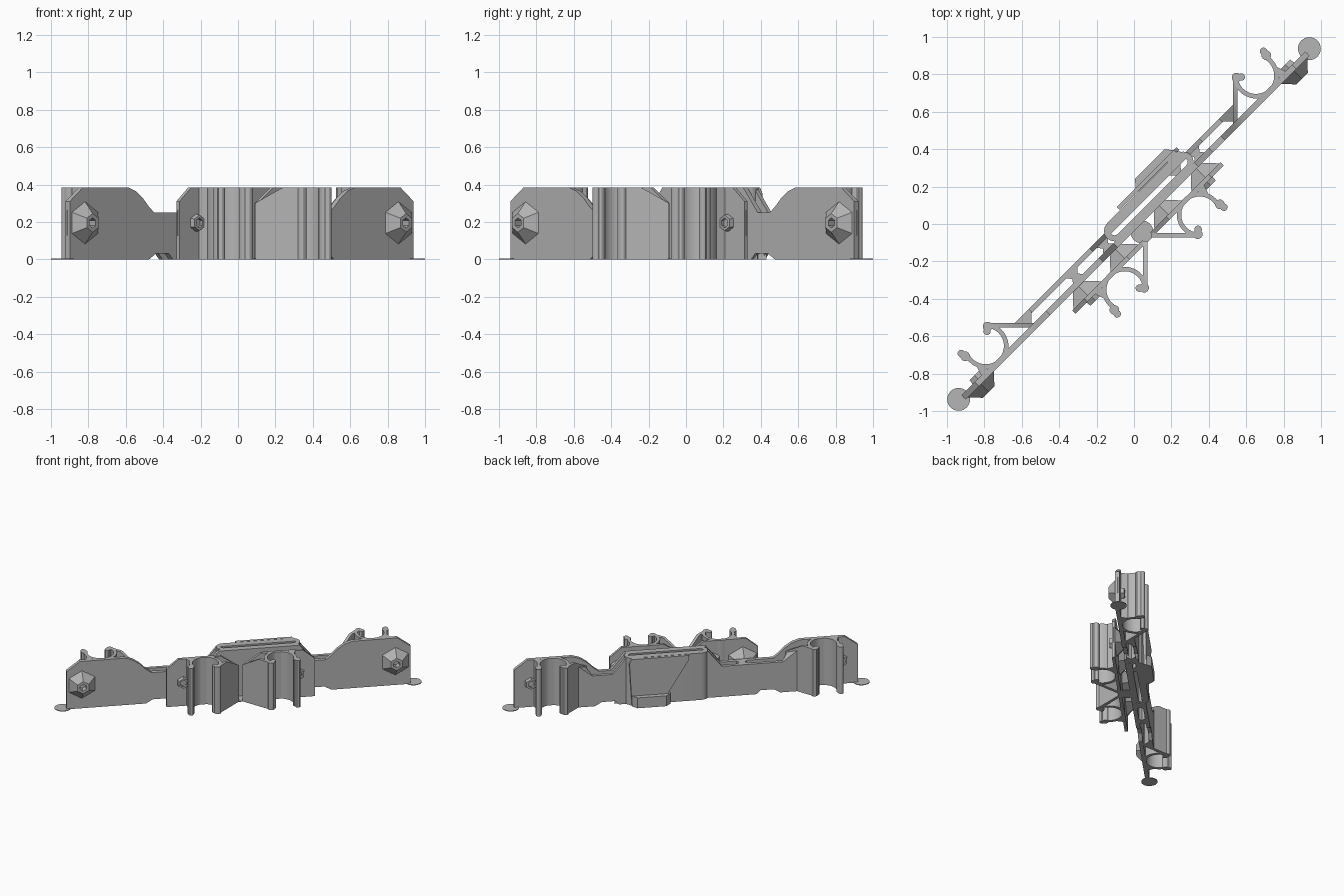
import bpy, bmesh
from math import sin, cos, pi, radians

if "Cube" in bpy.data.objects:
    bpy.data.objects.remove(bpy.data.objects["Cube"], do_unlink=True)

grey = bpy.data.materials.new("plain_grey")
grey.use_nodes = True
grey.diffuse_color = (0.46, 0.46, 0.46, 1)
grey.node_tree.nodes["Principled BSDF"].inputs["Base Color"].default_value = grey.diffuse_color

H = 0.385       # full height
LOW = 0.25      # height of the low rails
parts = []


def loft(name, rings, loop=False, move=lambda p: p):
    """Skin a row of point rings; the ends are capped unless looped."""
    bm = bmesh.new()
    rows = [[bm.verts.new(move(p)) for p in ring] for ring in rings]
    n = len(rows[0])
    pairs = list(zip(rows, rows[1:])) + ([(rows[-1], rows[0])] if loop else [])
    for a, b in pairs:
        for i in range(n):
            j = (i + 1) % n
            bm.faces.new((a[i], a[j], b[j], b[i]))
    if not loop:
        bm.faces.new(rows[0])
        bm.faces.new(rows[-1])
    bmesh.ops.recalc_face_normals(bm, faces=bm.faces)
    mesh = bpy.data.meshes.new(name)
    bm.to_mesh(mesh)
    bm.free()
    mesh.materials.append(grey)
    obj = bpy.data.objects.new(name, mesh)
    obj.rotation_euler.z = pi / 4      # the whole bar lies on the diagonal
    bpy.context.collection.objects.link(obj)
    parts.append(obj)


def prism(name, outline, z0=0, z1=H, **kw):
    loft(name, [[(u, v, z) for u, v in outline] for z in (z0, z1)], **kw)


def panel(name, outline, v0, v1, **kw):
    loft(name, [[(u, v, z) for u, z in outline] for v in (v0, v1)], **kw)


def disc(c, r, n=24, squash=1, turn=0):
    return [(c[0] + r * cos(2 * pi * i / n + turn), c[1] + squash * r * sin(2 * pi * i / n + turn))
            for i in range(n)]


def hexagon(a, b, z, r):
    return [(a + r * sin(i * pi / 3), b, z + r * cos(i * pi / 3)) for i in range(6)]


def polar(c, r, deg):
    return (c[0] + r * cos(radians(deg)), c[1] + r * sin(radians(deg)))


def screw_cone(name, a, move):
    # faceted boss with a blind hexagonal hole
    loft(name, [hexagon(a, 0, 0.195, 0.135), hexagon(a, -0.078, 0.195, 0.05),
                hexagon(a, -0.078, 0.195, 0.027), hexagon(a, -0.03, 0.195, 0.027)], move=move)


def pipe_clip(name, move):
    """Open C clip with arm, lips, screw boss and cone, all beside one wall."""
    c = (-0.163, 0.108)
    r, t = 0.11, 0.012
    angles = [135 + i * 235 / 28 for i in range(29)]
    prism(name + "_ring", [polar(c, r + t, d) for d in angles] +
          [polar(c, r - t, d) for d in reversed(angles)], move=move)
    # straight arm tangent to the ring, sloped where it meets the wall
    side = [(-0.26, 0), (-0.26, 0.3), (-0.11, H), (-0.02, H), (-0.02, 0)]
    rings = []
    for off in (r - t, r + t):
        base = polar(c, off, 135)
        rings.append([(*polar(base, s, 45), z) for s, z in side])
    loft(name + "_arm", rings, move=move)
    # rounded lips at both mouths of the ring
    for label, centre, turn in (("inner", polar(polar(c, 0.104, 135), -0.01, 45), 0),
                                ("outer", polar(c, 0.122, 18), 1.0)):
        prism(name + "_" + label + "_lip", disc(centre, 0.026, 12), move=move)
        tail = polar(centre, 0.026, 80 if label == "outer" else -40)
        prism(name + "_" + label + "_lip_tip", disc(tail, 0.02, 12), move=move)
    # nut pocket and the web tying the ring to the wall
    loft(name + "_nut_boss", [hexagon(-0.01, 0, 0.195, 0.05), hexagon(-0.01, 0.04, 0.195, 0.042),
                              hexagon(-0.01, 0.04, 0.195, 0.027), hexagon(-0.01, 0.02, 0.195, 0.027)],
         move=move)
    prism(name + "_web", [(-0.085, 0.0), (-0.03, 0.0), (-0.05, 0.06), (-0.07, 0.075)], move=move)
    screw_cone(name + "_cone", 0, move)


def dip(s):
    # stepped edge from the tall end down to the low rail, for one end
    return [(s * 1.30, 0.31), (s * 1.2, H), (s * 0.86, H), (s * 0.8, 0.365), (s * 0.75, 0.33),
            (s * 0.70, 0.28), (s * 0.66, LOW)]


def notch(s):
    return [(s * 0.52, 0), (s * 0.55, 0.03), (s * 0.65, 0.03), (s * 0.7, 0)]


hump = [(-0.26, LOW), (-0.15, H), (0.46, H), (0.57, LOW)]

# long front wall and shorter rear rail
panel("front_wall", [(-1.30, 0)] + dip(-1) + hump + dip(1)[::-1] + [(1.30, 0)] +
      notch(1)[::-1] + notch(-1), -0.028, 0.004)
panel("rear_rail", [(-0.82, 0), (-0.82, LOW)] + hump + [(0.82, LOW), (0.82, 0)] +
      notch(1)[::-1] + notch(-1), 0.05, 0.077)

# ties between wall and rail
for s, label in ((1, "left"), (-1, "right")):
    for u in (0.19 if s < 0 else 0.5, 0.42 if s < 0 else 0.36):
        prism(label + "_tie", [(s * (u - 0.05), -0.01), (s * (u + 0.05), -0.01), (s * (u + 0.02), 0.025),
                               (s * (u + 0.05), 0.06), (s * (u - 0.05), 0.06), (s * (u - 0.02), 0.025)],
              0, LOW)
    # wedge where the rail meets the clip arm
    low = [(s * 0.72, 0.055), (s * 0.775, 0.0), (s * 0.835, 0.077), (s * 0.72, 0.077)]
    tops = (LOW, 0.31, 0.34, LOW)
    loft(label + "_wedge", [[(u, v, 0) for u, v in low],
                            [(u, v, z) for (u, v), z in zip(low, tops)]])

# central slotted block
def stadium(r, z):
    arc = [(0.42, 90 - i * 22.5) for i in range(9)] + [(-0.1, 270 - i * 22.5) for i in range(9)]
    return [(*polar((u, 0.048), r, d), z) for u, d in arc]


loft("slotted_block", [stadium(0.056, 0), stadium(0.056, H), stadium(0.024, H), stadium(0.024, 0)],
     loop=True)

# spring tab on the back with its finger ledge
panel("release_tab", [(0.0, H), (0.43, H), (0.45, 0.35), (0.43, 0), (0.15, 0), (0.15, 0.1), (0.0, 0.35)],
      0.108, 0.13)
ledge = [(0.14, 0.1), (0.43, 0.1), (0.43, 0.13), (0.395, 0.168), (0.177, 0.168), (0.14, 0.13)]
prism("finger_ledge", ledge, 0, 0.085)
prism("tab_root", [(0.36, 0.09), (0.44, 0.06), (0.45, 0.1), (0.41, 0.13), (0.36, 0.13)])

# clips: one pair behind the ends, one pair in front of the middle
for s, label in ((1, "left"), (-1, "right")):
    pipe_clip(label + "_end_clip", lambda p, s=s: (s * (1.185 + p[0]), p[1] - 0.008, p[2]))
    front = lambda p, s=s: (s * (0.446 + p[0]), -0.105 - p[1], p[2])
    pipe_clip(label + "_front_clip", front)
    screw_cone(label + "_inner_cone", -0.28, front)
    panel(label + "_clip_plate", [(s * 0.56, 0), (s * 0.56, 0.31), (s * 0.47, H), (s * 0.15, H),
                                  (s * 0.03, 0.3), (s * 0.03, 0)], -0.118, -0.094)
    prism(label + "_end_pad", disc((s * 1.326, 0), 0.061, 32), 0, 0.005)
prism("middle_pad", disc((0, -0.06), 0.061, 32), 0, 0.005)

# smooth the rounded faces, keep the edges crisp
bpy.ops.object.select_all(action="DESELECT")
for obj in parts:
    obj.select_set(True)
bpy.context.view_layer.objects.active = parts[0]
bpy.ops.object.shade_smooth_by_angle(angle=radians(30))
